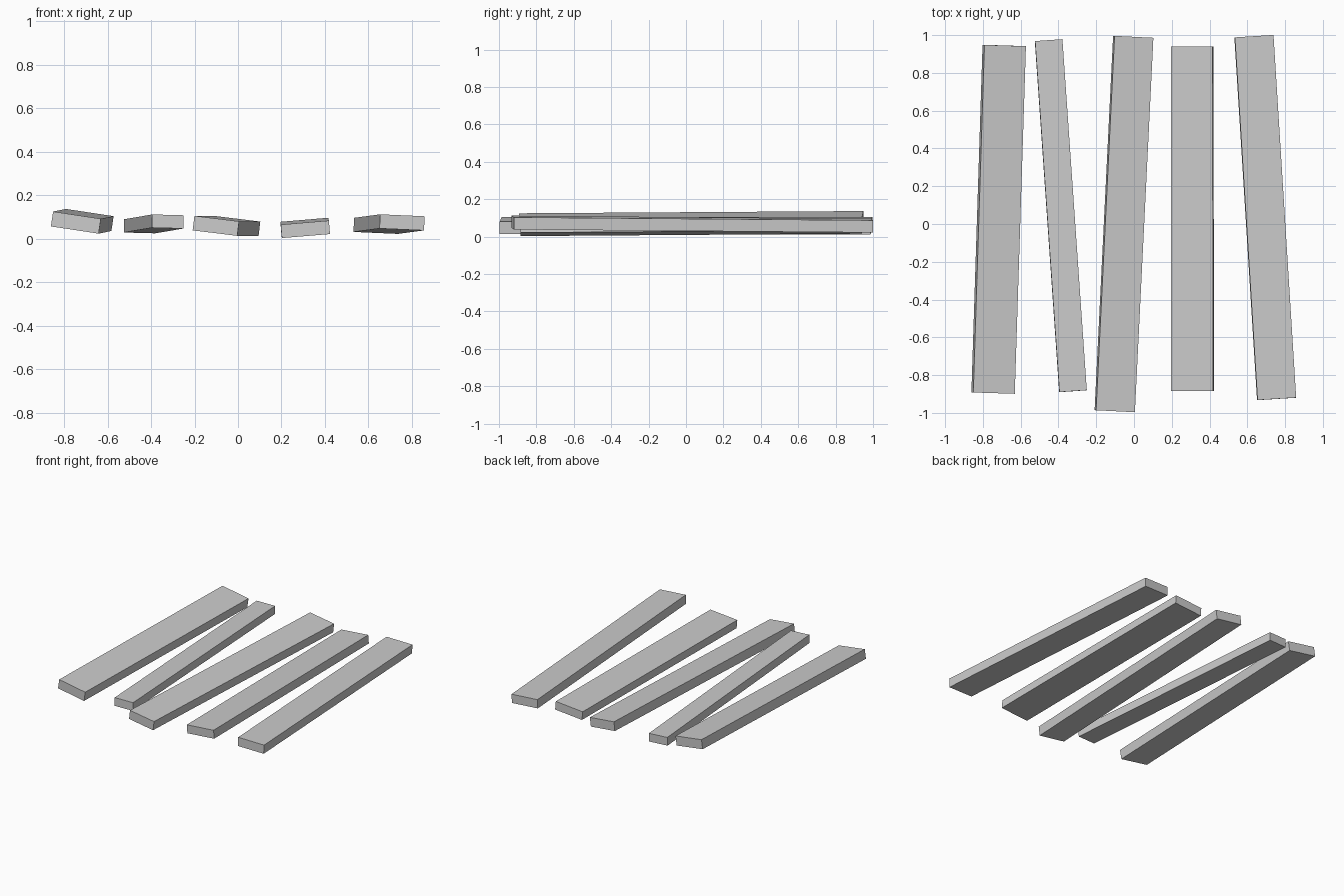
import bpy
from math import radians
from mathutils import Matrix, Vector

if "Cube" in bpy.data.objects:
    bpy.data.objects.remove(bpy.data.objects["Cube"])


def plank(name, near, far, width, thick, roll):
    """Box board running from the near end centre to the far end centre, rolled about its length."""
    near, far = Vector(near), Vector(far)
    along = far - near
    y = along.normalized()
    x = y.cross(Vector((0, 0, 1))).normalized()
    z = x.cross(y)
    frame = Matrix((x, y, z)).transposed().to_4x4()
    bpy.ops.mesh.primitive_cube_add(size=1)
    board = bpy.context.object
    board.name = name
    board.matrix_world = (Matrix.Translation((near + far) / 2) @ frame
                          @ Matrix.Rotation(radians(roll), 4, 'Y')
                          @ Matrix.Diagonal((width, along.length, thick, 1)))
    return board


# Five loose boards, left to right: near end, far end, width, thickness, roll
boards = [
    ((-0.746, -0.895, 0.074), (-0.687, 0.945, 0.086), 0.222, 0.069, 8.6),
    ((-0.323, -0.885, 0.079), (-0.452, 0.973, 0.057), 0.145, 0.061, 1.5),
    ((-0.102, -0.991, 0.059), (-0.004, 0.991, 0.058), 0.207, 0.067, 7.0),
    ((0.310, -0.885, 0.043), (0.308, 0.940, 0.056), 0.222, 0.062, -4.8),
    ((0.755, -0.926, 0.075), (0.635, 0.994, 0.059), 0.205, 0.065, 2.5),
]
for i, b in enumerate(boards, 1):
    plank(f"plank_{i}", *b)
